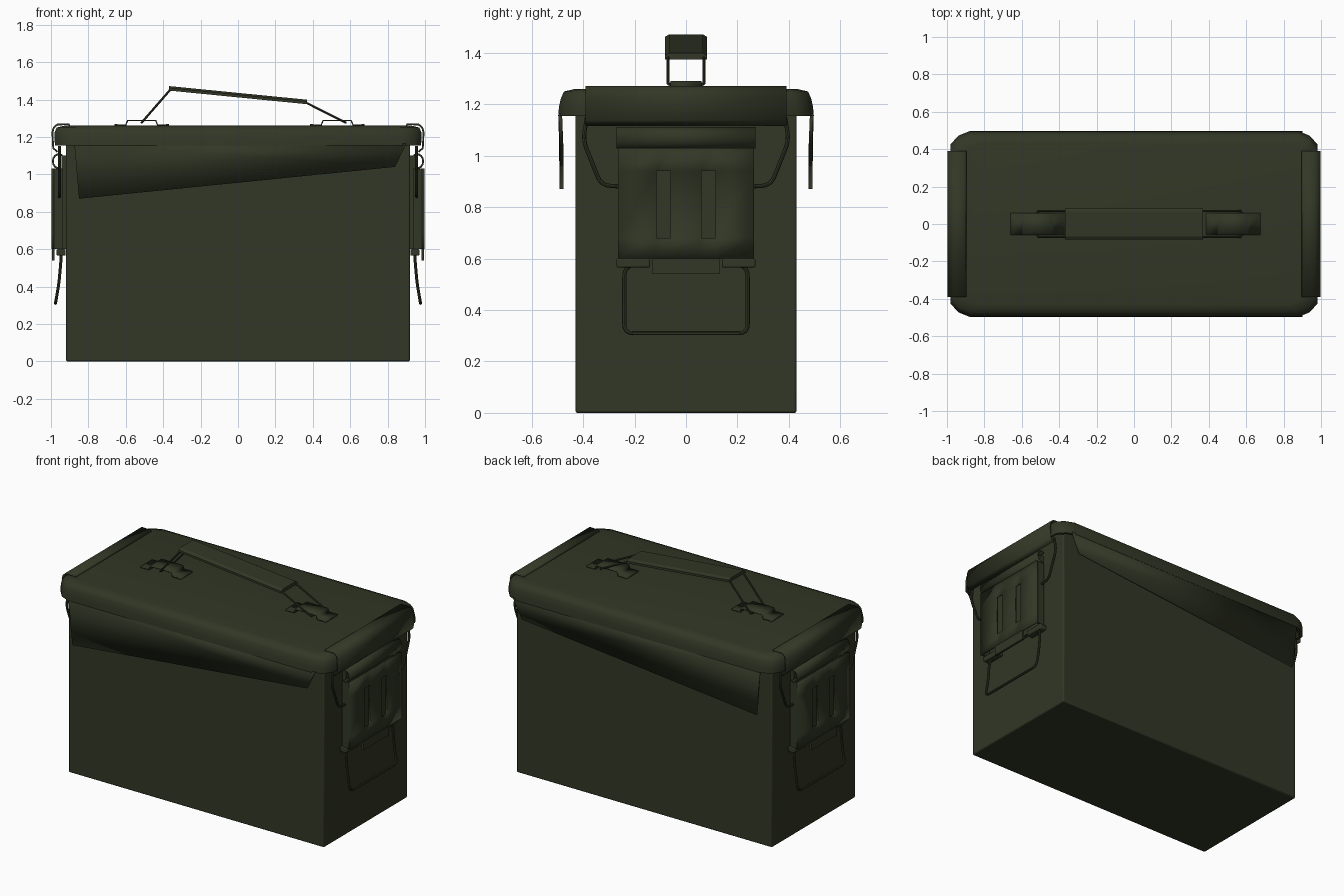
import bpy, bmesh, math
from mathutils import Vector

if "Cube" in bpy.data.objects:
    bpy.data.objects.remove(bpy.data.objects["Cube"])

olive = bpy.data.materials.new("olive_drab")
olive.diffuse_color = (0.031, 0.038, 0.019, 1)
olive.use_nodes = True
olive.node_tree.nodes["Principled BSDF"].inputs["Base Color"].default_value = olive.diffuse_color


def finish(ob, solid=0.0, bevel=0.0, angle=40):
    ob.data.materials.clear()
    ob.data.materials.append(olive)
    if solid:
        m = ob.modifiers.new("thickness", 'SOLIDIFY')
        m.thickness, m.offset = solid, 0
    if bevel:
        m = ob.modifiers.new("bevel", 'BEVEL')
        m.width, m.segments = bevel, 2
    bpy.ops.object.select_all(action='DESELECT')
    ob.select_set(True)
    bpy.context.view_layer.objects.active = ob
    bpy.ops.object.shade_smooth_by_angle(angle=math.radians(angle))
    return ob


def mesh(name, verts, faces, **kw):
    bm = bmesh.new()
    vs = [bm.verts.new(v) for v in verts]
    for f in faces:
        bm.faces.new([vs[i] for i in f])
    bmesh.ops.recalc_face_normals(bm, faces=bm.faces)
    me = bpy.data.meshes.new(name)
    bm.to_mesh(me)
    bm.free()
    ob = bpy.data.objects.new(name, me)
    bpy.context.collection.objects.link(ob)
    return finish(ob, **kw)


def box(name, x, y, z, **kw):
    v = [(a, b, c) for a in sorted(x) for b in y for c in z]
    f = [(0, 1, 3, 2), (4, 6, 7, 5), (0, 4, 5, 1), (2, 3, 7, 6), (0, 2, 6, 4), (1, 5, 7, 3)]
    return mesh(name, v, f, **kw)


def strip(name, path, half, thick):
    """Bent sheet: an xz path swept across y."""
    v = [(x, y, z) for x, z in path for y in (-half, half)]
    f = [(2*i, 2*i+1, 2*i+3, 2*i+2) for i in range(len(path) - 1)]
    return mesh(name, v, f, solid=thick)


def wire(name, pts, r=0.008, fillet=0.035):
    """Round rod along a path with rounded corners."""
    pts = [Vector(p) for p in pts]
    out = [pts[0]]
    for a, b, c in zip(pts, pts[1:], pts[2:]):
        p = b + (a - b).normalized() * min(fillet, (a - b).length * .45)
        q = b + (c - b).normalized() * min(fillet, (c - b).length * .45)
        out += [p*(1-t)**2 + b*2*t*(1-t) + q*t*t for t in (0, .25, .5, .75, 1)]
    out.append(pts[-1])
    cu = bpy.data.curves.new(name, 'CURVE')
    cu.dimensions = '3D'
    cu.bevel_depth, cu.bevel_resolution, cu.use_fill_caps = r, 2, True
    sp = cu.splines.new('POLY')
    sp.points.add(len(out) - 1)
    for s, p in zip(sp.points, out):
        s.co = (*p, 1)
    ob = bpy.data.objects.new(name, cu)
    bpy.context.collection.objects.link(ob)
    bpy.ops.object.select_all(action='DESELECT')
    ob.select_set(True)
    bpy.context.view_layer.objects.active = ob
    bpy.ops.object.convert(target='MESH')
    return finish(bpy.context.object)


# Box body
box("body", (-.92, .92), (-.43, .43), (0, 1.24), bevel=.008)


# Lid: stacked rings with cut corners, hollow underneath
def ring(hx, hy, z, cx=.10, cy=.07):
    q = [(hx, hy - cy), (hx - cx*.4, hy - cy*.35), (hx - cx, hy)]
    r = q + [(-x, y) for x, y in reversed(q)]
    r += [(-x, -y) for x, y in r]
    return [(x, y, z) for x, y in r]


rings = [(.925, .44, 1.235), (.965, .485, 1.155), (.978, .497, 1.155),
         (.982, .494, 1.19), (.980, .486, 1.225), (.970, .474, 1.25), (.93, .43, 1.26)]
lid_v = [p for r in rings for p in ring(*r)]
n = 12
lid_f = [(k*n + i, k*n + (i+1) % n, (k+1)*n + (i+1) % n, (k+1)*n + i)
         for k in range(len(rings) - 1) for i in range(n)]
lid_f += [tuple(range((len(rings)-1)*n, len(rings)*n)), tuple(range(n))]
mesh("lid", lid_v, lid_f, angle=50)

# Slanted side flaps hanging from the lid
for s, side in ((-1, "front"), (1, "back")):
    outline = [(-.875, .489, 1.165), (-.85, .484, .87), (.84, .484, 1.04), (.90, .489, 1.165)]
    mesh(side + "_lid_flap", [(x, s*y, z) for x, y, z in outline], [(0, 1, 2, 3)], solid=.014)

# Lid end plates and latches, the same at both ends
for s, side in ((1, "right"), (-1, "left")):
    strip(side + "_lid_end_plate", [(s*x, z) for x, z in (
        (.90, 1.258), (.905, 1.267), (.965, 1.267), (.985, 1.25), (.992, 1.225),
        (.988, 1.14), (.965, 1.12))], .39, .01)

    # slotted latch panel
    ys = (-.265, -.115, -.06, .06, .115, .265)
    zs = (.60, .68, .94, 1.03)
    v = [(s*.99, y, z) for z in zs for y in ys]
    f = [(r*6+c, r*6+c+1, r*6+c+7, r*6+c+6) for r in range(3) for c in range(5)
         if not (r == 1 and c in (1, 3))]
    mesh(side + "_latch_panel", v, f, solid=.012)
    for e in (-1, 1):
        box(side + "_latch_flange", (s*.935, s*.985), sorted((e*.265, e*.253)), (.60, 1.03))
        box(side + "_latch_foot", (s*.922, s*.97), sorted((e*.14, e*.27)), (.565, .60), bevel=.006)
        wire(side + "_latch_side_wire", [
            (s*.955, e*.385, 1.15), (s*.955, e*.40, 1.06),
            (s*.955, e*.33, .885), (s*.955, e*.25, .88)])
    box(side + "_latch_tongue", (s*.98, s*.995), (-.13, .13), (.54, .605))
    box(side + "_latch_back_plate", (s*.915, s*.945), (-.24, .24), (.60, 1.10))

    # rolled hinge above the panel
    strip(side + "_latch_hinge", [(s*(.958 + .032*math.cos(a)), 1.07 + .038*math.sin(a))
          for a in [math.radians(-100 + 25*i) for i in range(10)]], .27, .01)

    # carrying wire below the latch
    wire(side + "_carry_wire", [
        (s*.945, -.20, .58), (s*.945, -.24, .56), (s*.957, -.24, .42), (s*.976, -.24, .31),
        (s*.976, .24, .31), (s*.957, .24, .42), (s*.945, .24, .56), (s*.945, .20, .58)])

# Top handle: saddles, wire loops and sloping grip
for side, cx, foot, top in (("left", -.515, (-.515, 1.277), (-.36, 1.455)),
                            ("right", .53, (.575, 1.277), (.36, 1.385))):
    strip(side + "_handle_saddle", [(cx + x, z) for x, z in (
        (-.145, 1.264), (-.085, 1.264), (-.075, 1.288), (.075, 1.288),
        (.085, 1.264), (.145, 1.264))], .06, .008)
    wire(side + "_handle_loop", [
        (top[0], 0, top[1]), (top[0], -.07, top[1]), (foot[0], -.07, foot[1]),
        (foot[0], .07, foot[1]), (top[0], .07, top[1]), (top[0], 0, top[1])],
        r=.006, fillet=.015)

section = [(-.082, -.012), (-.082, .002), (-.066, .012), (.066, .012), (.082, .002), (.082, -.012)]
grip_v = [(x, y, z0 + z) for x, z0 in ((-.37, 1.46), (.37, 1.387)) for y, z in section]
grip_f = [(i, (i+1) % 6, 6 + (i+1) % 6, 6 + i) for i in range(6)]
grip_f += [tuple(range(6)), tuple(range(6, 12))]
mesh("handle_grip", grip_v, grip_f, angle=30)
